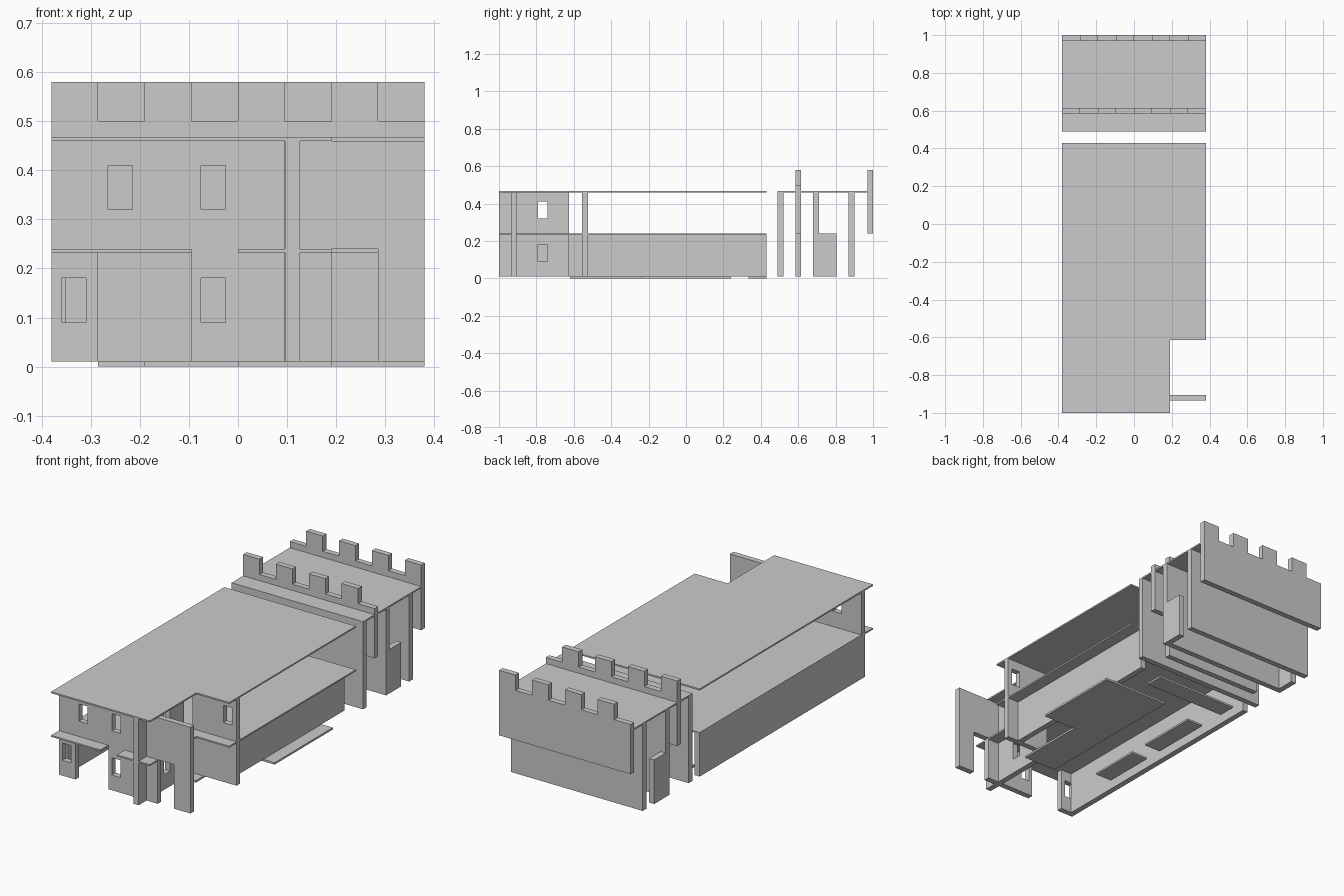
import bpy, bmesh
from mathutils import Vector

if "Cube" in bpy.data.objects:
    bpy.data.objects.remove(bpy.data.objects["Cube"])

U = 0.095   # building module
T = 0.03    # wall thickness
G, F, R = 0.01, 0.24, 0.46   # wall base, upper floor level, roof underside

AXES = {'x': lambda u, v, w: (w, u, v),
        'y': lambda u, v, w: (u, w, v),
        'z': lambda u, v, w: (u, v, w)}


def panel(name, axis, w, thick, rect, holes=()):
    """Flat slab normal to axis, starting at w; rect and holes are (u0, v0, u1, v1)."""
    place = AXES[axis]
    u0, v0, u1, v1 = rect
    us = sorted({u0, u1, *[c for h in holes for c in (h[0], h[2]) if u0 < c < u1]})
    vs = sorted({v0, v1, *[c for h in holes for c in (h[1], h[3]) if v0 < c < v1]})
    bm = bmesh.new()
    for a, b in zip(us, us[1:]):
        for c, d in zip(vs, vs[1:]):
            mu, mv = (a + b) / 2, (c + d) / 2
            if any(h[0] < mu < h[2] and h[1] < mv < h[3] for h in holes):
                continue
            bm.faces.new([bm.verts.new(place(p, q, w))
                          for p, q in ((a, c), (b, c), (b, d), (a, d))])
    bmesh.ops.remove_doubles(bm, verts=bm.verts, dist=1e-5)
    ext = bmesh.ops.extrude_face_region(bm, geom=bm.faces[:], use_keep_orig=True)
    moved = [g for g in ext['geom'] if isinstance(g, bmesh.types.BMVert)]
    bmesh.ops.translate(bm, verts=moved, vec=Vector(place(0, 0, thick)))
    bmesh.ops.recalc_face_normals(bm, faces=bm.faces)
    me = bpy.data.meshes.new(name)
    bm.to_mesh(me)
    bm.free()
    ob = bpy.data.objects.new(name, me)
    bpy.context.collection.objects.link(ob)
    return ob


def window(u, upper):
    z = 0.32 if upper else 0.09
    return (u, z, u + 0.05, z + 0.09)


W = 4 * U   # half width

# Roofs
panel("main_roof", 'z', R, 0.008, (-W, -1, W, 0.43), [(2 * U, -1, W, -0.615)])
panel("tower_roof", 'z', R, 0.008, (-W, 0.49, W, 1.0))

# Upper floor with a stair gap and the open front right corner
panel("upper_floor", 'z', 0.232, 0.008, (-W, -1, W, 0.43),
      [(2 * U, -1, W, -0.615), (-U, -1, 0, -0.905)])

# Front facade with doorway and windows
panel("front_facade", 'y', -0.935, T, (-W, G, U, R),
      [(-3 * U, G, -U, 0.232), window(-0.265, True), window(-0.075, True),
       window(-0.36, False), window(-0.075, False)])

# Projecting side wall beside the porch
panel("porch_side_wall", 'x', 0.096, T, (-1, G, -0.625, R),
      [window(-0.79, True), window(-0.79, False)])

# Porch gate panel
panel("porch_gate", 'y', -0.935, T, (0.126, G, W, R), [(2 * U, G, 3 * U, F)])

# Wall behind the porch
panel("porch_back_wall", 'y', -0.555, T, (0.126, G, W, R), [window(0.305, True)])

# Long ground floor walls
panel("left_wall", 'x', -W, T, (-0.905, G, 0.43, 0.232))
panel("right_wall", 'x', 3 * U, T, (-0.525, G, 0.43, 0.232))

# Ground plates
for name, rect in {
    "plate_right": (0, -0.24, W, 0.24),
    "plate_front": (0, -0.62, 2 * U, -0.24),
    "plate_back": (-3 * U, 0.335, 2 * U, 0.43),
    "plate_left_front": (-3 * U, -0.52, -2 * U, -0.24),
    "plate_left_back": (-3 * U, -0.14, -2 * U, 0.19),
}.items():
    panel(name, 'z', 0, G, rect)

# Tower cross walls
for i, y in enumerate((0.49, 0.68, 0.87)):
    panel(f"tower_wall_{i + 1}", 'y', y, T, (-W, G, W, R))
panel("tower_lower_wall", 'y', 0.585, T, (-3 * U, G, 3 * U, F))

# Short side stubs between the tower walls
for side, x in (("left", -W), ("right", W - T)):
    panel(f"tower_stub_{side}", 'x', x, T, (0.71, G, 0.805, F))

# Battlements, with alternating merlons front and back
for name, y, first in (("front_battlement", 0.585, 1), ("back_battlement", 0.97, 0)):
    gaps = [(-W + k * U, 0.5, -W + (k + 1) * U, 0.58) for k in range(first, 8, 2)]
    panel(name, 'y', y, T, (-W, F, W, 0.58), gaps)
